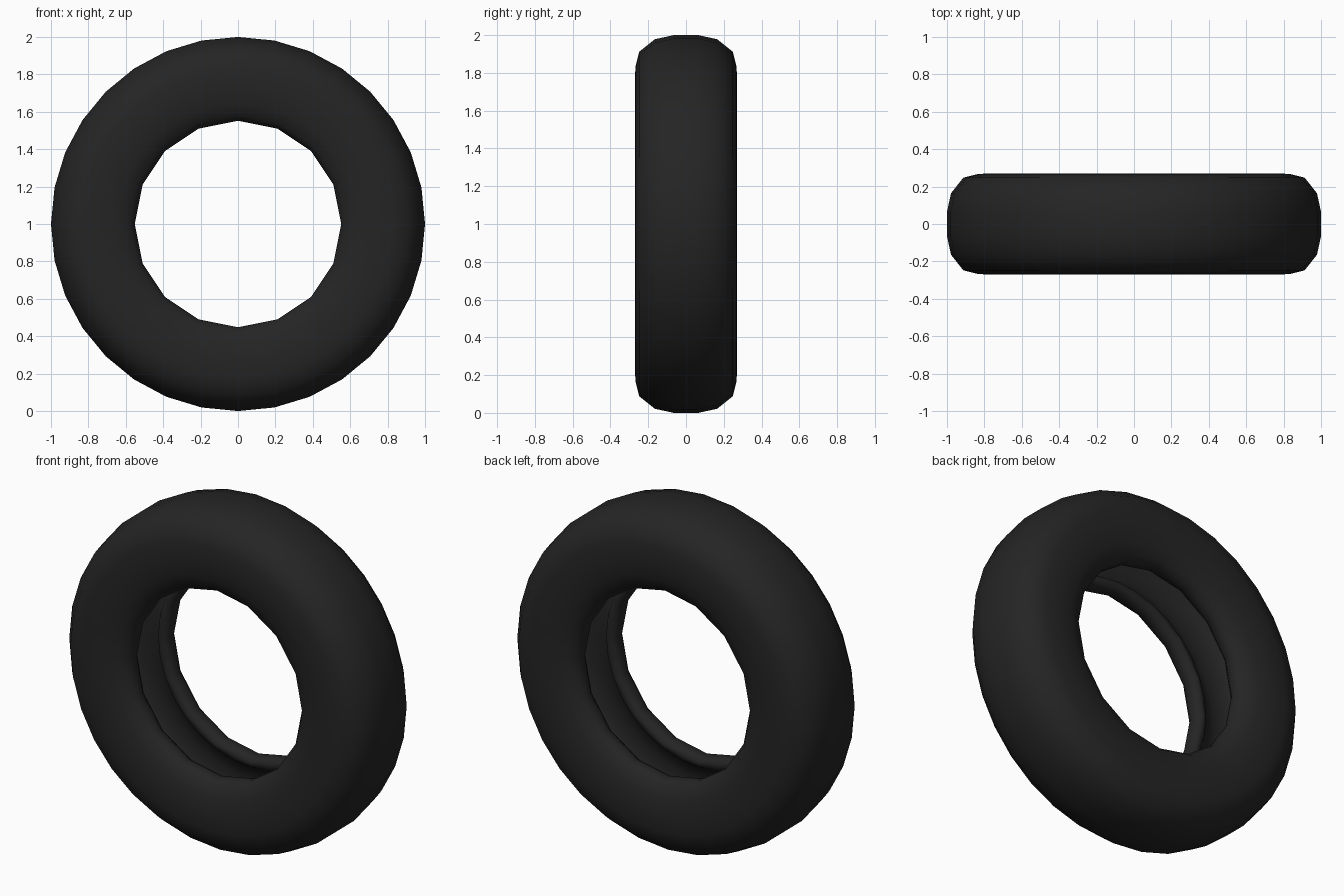
import bpy, bmesh, math

if "Cube" in bpy.data.objects:
    bpy.data.objects.remove(bpy.data.objects["Cube"])

# Hollow tyre, revolved around the y axis
SEG = 32
CENTRE_Z = 1.0

rubber = bpy.data.materials.new("black_rubber")
rubber.diffuse_color = (0.018, 0.018, 0.018, 1)
rubber.use_nodes = True
rubber.node_tree.nodes["Principled BSDF"].inputs["Base Color"].default_value = rubber.diffuse_color

# Half cross-section (y, radius): tread centre, shoulder, sidewall, bead, cavity
half = [(0.065, 1.0), (0.165, 0.978), (0.248, 0.912), (0.268, 0.83),
        (0.271, 0.73), (0.258, 0.64), (0.232, 0.58), (0.195, 0.552),
        (0.15, 0.552), (0.115, 0.575), (0.125, 0.605), (0.175, 0.64),
        (0.205, 0.73), (0.2, 0.83), (0.16, 0.9), (0.065, 0.93)]
profile = half + [(-y, r) for y, r in reversed(half)]

bm = bmesh.new()
rings = []
for i in range(SEG):
    a = 2 * math.pi * i / SEG
    ring = []
    for y, r in profile:
        # The hole has half as many sides as the tread
        if r < 0.6 and i % 2:
            r *= math.cos(2 * math.pi / SEG)
        ring.append(bm.verts.new((r * math.sin(a), y, CENTRE_Z + r * math.cos(a))))
    rings.append(ring)

n = len(profile)
for i in range(SEG):
    p, q = rings[i], rings[(i + 1) % SEG]
    for j in range(n):
        k = (j + 1) % n
        bm.faces.new((p[j], p[k], q[k], q[j]))
bmesh.ops.recalc_face_normals(bm, faces=bm.faces)
for f in bm.faces:
    f.smooth = True

mesh = bpy.data.meshes.new("tyre")
bm.to_mesh(mesh)
bm.free()
mesh.materials.append(rubber)
tyre = bpy.data.objects.new("tyre", mesh)
bpy.context.collection.objects.link(tyre)
